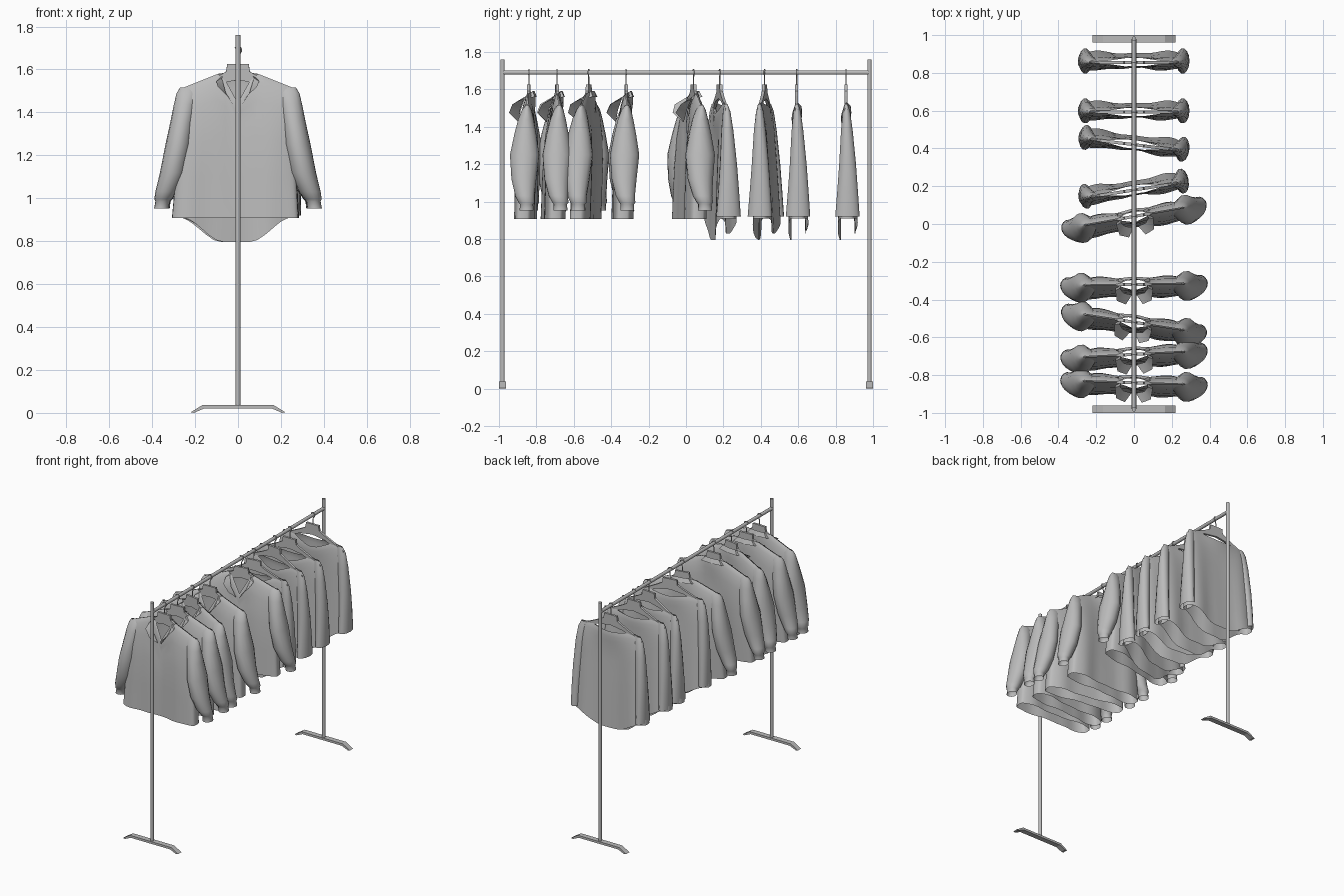
import bpy, math
from mathutils import Vector, Matrix

if "Cube" in bpy.data.objects:
    bpy.data.objects.remove(bpy.data.objects["Cube"])

grey = bpy.data.materials.new("light_grey")
grey.diffuse_color = (0.5, 0.5, 0.5, 1)
grey.use_nodes = True
grey.node_tree.nodes["Principled BSDF"].inputs["Base Color"].default_value = grey.diffuse_color


def make(name, verts, faces, smooth=True, matrix=None, angle=40):
    me = bpy.data.meshes.new(name)
    me.from_pydata([Vector(v) for v in verts], [], faces)
    me.materials.append(grey)
    ob = bpy.data.objects.new(name, me)
    bpy.context.collection.objects.link(ob)
    if matrix:
        ob.matrix_world = matrix
    if smooth:
        bpy.ops.object.select_all(action='DESELECT')
        ob.select_set(True)
        bpy.context.view_layer.objects.active = ob
        bpy.ops.object.shade_smooth_by_angle(angle=math.radians(angle))
    return ob


def loft(name, rings, matrix=None, closed=True, caps=False, angle=40):
    """Skin a list of equal-length rings."""
    n = len(rings[0])
    verts = [p for r in rings for p in r]
    faces = []
    for i in range(len(rings) - 1):
        for j in range(n if closed else n - 1):
            k = (j + 1) % n
            faces.append((i * n + j, (i + 1) * n + j, (i + 1) * n + k, i * n + k))
    if caps:
        faces += [tuple(range(n)), tuple(range(len(verts) - 1, len(verts) - n - 1, -1))]
    return make(name, verts, faces, True, matrix, angle)


def rod(name, a, b, r, n=16):
    a, b = Vector(a), Vector(b)
    q = (b - a).to_track_quat('Z', 'Y')
    circle = [q @ Vector((r * math.cos(t * math.tau / n), -r * math.sin(t * math.tau / n), 0)) for t in range(n)]
    return loft(name, [[a + c for c in circle], [b + c for c in circle]], caps=True)


def plate(name, outline, y, thick, matrix=None):
    """Extrude an x-z outline along y."""
    n = len(outline)
    v = [(x, y + s * thick / 2, z) for s in (-1, 1) for x, z in outline]
    f = [tuple(range(n)), tuple(range(2 * n - 1, n - 1, -1))]
    f += [(i, i + n, (i + 1) % n + n, (i + 1) % n) for i in range(n)]
    return make(name, v, f, False, matrix)


def lerp_table(t, table):
    for (t0, a), (t1, b) in zip(table, table[1:]):
        if t <= t1:
            return a + (b - a) * max(0, t - t0) / (t1 - t0)
    return table[-1][1]


def smooth01(v):
    v = min(1, max(0, v))
    return v * v * (3 - 2 * v)


def spow(v, p):
    return math.copysign(abs(v) ** p, v)


# Garment torso: front and back panels joined at the sides, thinner in the middle
def torso(name, matrix, top, bottom, width, depth, neck, shift, cx, pinch):
    n, rings = 48, []
    for t in (0, .02, .05, .1, .18, .3, .42, .55, .7, .85, 1):
        ring = []
        for i in range(n):
            a = math.tau * i / n
            c, s = math.cos(a), math.sin(a)
            u = spow(c, .8)
            front = s < 0
            x = lerp_table(t, width) * u
            d = lerp_table(t, depth) * (1 - pinch * (1 - smooth01(abs(u) * 1.2)))
            d += neck[1] * (1 - smooth01(abs(x) / neck[0])) * max(0, 1 - t * 5)
            fold = .004 * math.sin(x * 34 + (0 if front else 1.3)) * t
            z0, z1 = top(abs(x), front), bottom(abs(x), front)
            ring.append((x + cx * t, d * spow(s, .45) + shift * t + fold, z0 + (z1 - z0) * t))
        rings.append(ring)
    loft(name, rings, matrix, angle=50)


# Sleeve: elliptical rings (x, y, z, rx, ry) down the arm
def sleeve(name, matrix, rows, side, n=14):
    rings = [[(side * (x + rx * math.cos(k * math.tau / n)),
               y + ry * math.sin(k * math.tau / n), z) for k in range(n)]
             for x, y, z, rx, ry in rows]
    loft(name, rings, matrix, angle=50)


# Hanger: bent arms, neck plate and wire hook
def hanger(matrix):
    half = [(.05, 1.625), (.055, 1.59), (.10, 1.565), (.25, 1.495), (.252, 1.47), (.10, 1.535)]
    outline = half + [(0, 1.55)] + [(-x, z) for x, z in reversed(half)]
    plate("hanger_body", outline, 0, .016, matrix)
    path = [(0, 1.62), (0, 1.65), (.003, 1.668)]
    path += [(.016 * math.sin(a), 1.69 - .016 * math.cos(a))
             for a in [math.radians(40 + 28 * i) for i in range(8)]]
    rings = []
    for i, (x, z) in enumerate(path):
        x0, z0 = path[max(0, i - 1)]
        x1, z1 = path[min(len(path) - 1, i + 1)]
        d = Vector((x1 - x0, 0, z1 - z0)).normalized()
        side = Vector((d.z, 0, -d.x))
        rings.append([Vector((x, 0, z)) + .0035 * (side * math.cos(k * math.tau / 6)
                      + Vector((0, 1, 0)) * math.sin(k * math.tau / 6)) for k in range(6)])
    loft("hanger_hook", rings, matrix, caps=True)


# Long-sleeved collared jacket
JACKET_SLEEVE = [(.235, 0, 1.515, .035, .01), (.238, -.003, 1.49, .048, .026),
                 (.247, -.007, 1.44, .051, .042),
                 (.26, -.01, 1.36, .054, .06), (.278, -.013, 1.25, .06, .08),
                 (.303, -.016, 1.12, .06, .068), (.335, -.01, 1.03, .05, .052),
                 (.35, 0, .995, .04, .044), (.352, 0, .985, .033, .036),
                 (.357, 0, .953, .034, .038)]


def jacket(matrix):
    def top(x, front):
        z = 1.585 - max(0, x - .08) * .4
        return z - (.14 if front else 0) * (1 - smooth01(x / .085))
    torso("jacket_body", matrix, top, lambda x, f: .908,
          [(0, .275), (.1, .285), (.4, .27), (1, .295)],
          [(0, .003), (.02, .014), (.1, .034), (.3, .054), (.55, .062), (1, .06)],
          (.1, .03), -.02, -.012, .35)
    for s in (-1, 1):
        sleeve("jacket_sleeve", matrix, JACKET_SLEEVE, s)
    # folded collar drooping forward
    inner = [(0, .03, 1.592), (.055, .022, 1.59), (.075, -.02, 1.56), (.055, -.045, 1.49), (.012, -.055, 1.425)]
    outer = [(0, .042, 1.56), (.08, .034, 1.56), (.1, -.03, 1.545), (.092, -.085, 1.52), (.045, -.105, 1.475)]
    for s in (-1, 1):
        loft("jacket_collar", [[(s * x, y, z) for x, y, z in e] for e in (inner, outer)],
             matrix, closed=False)


# Wide-necked shirt with a curved hem
SHIRT_SLEEVE = [(.215, .0, 1.522, .022, .008), (.226, .002, 1.48, .032, .02),
                (.238, .004, 1.38, .036, .032), (.25, .008, 1.2, .038, .046),
                (.256, .008, 1.05, .037, .057), (.258, .007, .92, .036, .067)]


def shirt(matrix):
    def top(x, front):
        z = 1.53 - max(0, x - .19) * .4
        return z - (.06 if front else .02) * (1 - smooth01(x / .19))

    def bottom(x, front):
        return (.795 if front else .83) + (.115 if front else .08) * smooth01((x - .06) / .2)
    torso("shirt_body", matrix, top, bottom,
          [(0, .235), (.1, .245), (1, .285)],
          [(0, .004), (.03, .014), (.15, .028), (.5, .042), (1, .058)],
          (.2, .022), .008, -.012, .35)
    for s in (-1, 1):
        sleeve("shirt_sleeve", matrix, SHIRT_SLEEVE, s)


# Garments along the rail: (y, turn in degrees)
for build, places in (
        (jacket, [(-.84, -2), (-.69, 3), (-.52, -9), (-.32, 1), (.04, 10)]),
        (shirt, [(.18, 9), (.42, -7), (.592, 0), (.856, 0)])):
    for y, turn in places:
        m = Matrix.Translation((0, y, 0)) @ Matrix.Rotation(math.radians(turn), 4, 'Z')
        hanger(m)
        build(m)

# Rack frame
rod("top_rail", (0, -.98, 1.69), (0, .98, 1.69), .012)
foot = [(.22, .003), (.165, .037), (-.165, .037), (-.22, .003), (-.205, 0),
        (-.157, .021), (.157, .021), (.205, 0)]
for y in (-.981, .981):
    rod("upright_post", (0, y, .03), (0, y, 1.76), .0115)
    plate("foot", foot, y, .038)
